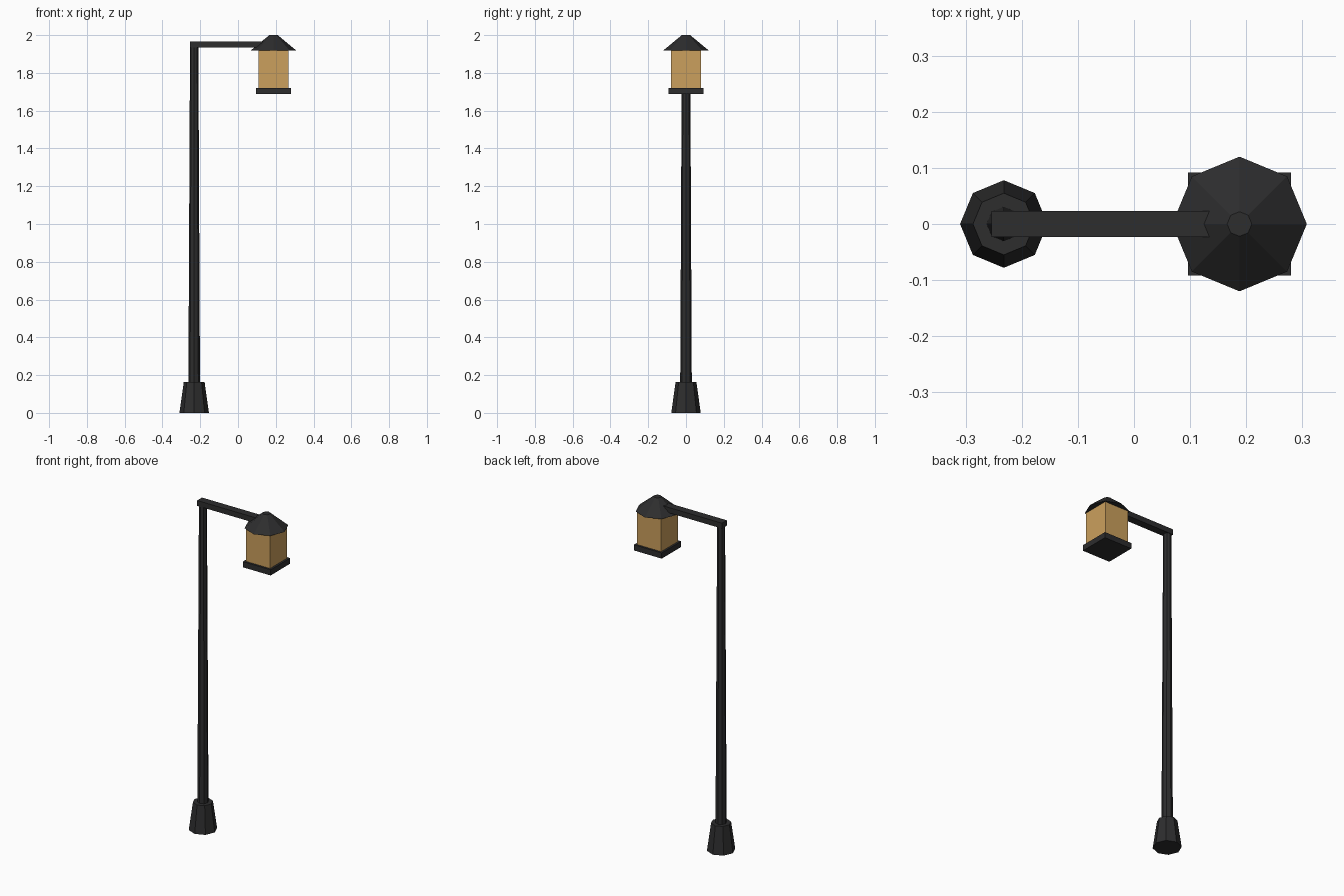
import bpy
from math import pi

cube = bpy.data.objects.get("Cube")
if cube:
    bpy.data.objects.remove(cube, do_unlink=True)


def material(name, color):
    mat = bpy.data.materials.new(name)
    mat.use_nodes = True
    mat.diffuse_color = color
    mat.node_tree.nodes["Principled BSDF"].inputs["Base Color"].default_value = color
    return mat


IRON = material("dark iron", (0.026, 0.026, 0.027, 1))
GLASS = material("amber glass", (0.6, 0.35, 0.11, 1))

POLE_X, LAMP_X = -0.232, 0.188


def finish(name, mat):
    obj = bpy.context.object
    obj.name = obj.data.name = name
    obj.data.materials.append(mat)
    return obj


def octagon(name, x, r_bottom, r_top, z0, z1, mat=IRON):
    """Flat-shaded eight-sided tapered column with corners on the axes."""
    bpy.ops.mesh.primitive_cone_add(vertices=8, radius1=r_bottom, radius2=r_top,
                                    depth=z1 - z0, location=(x, 0, (z0 + z1) / 2))
    return finish(name, mat)


def box(name, x0, x1, half_y, z0, z1, mat=IRON):
    bpy.ops.mesh.primitive_cube_add(size=1, location=((x0 + x1) / 2, 0, (z0 + z1) / 2))
    bpy.context.object.scale = (x1 - x0, 2 * half_y, z1 - z0)
    bpy.ops.object.transform_apply(location=False, rotation=False, scale=True)
    return finish(name, mat)


# Post
octagon("base", POLE_X, 0.078, 0.055, 0, 0.164)
octagon("pole", POLE_X, 0.031, 0.022, 0.1, 1.95)

# Arm reaching into the lantern roof
box("arm", -0.254, LAMP_X, 0.023, 1.934, 1.966)

# Lantern
box("lantern_floor", LAMP_X - 0.092, LAMP_X + 0.092, 0.092, 1.687, 1.721)
box("lantern_glass", LAMP_X - 0.08, LAMP_X + 0.08, 0.08, 1.721, 1.921, GLASS)
octagon("lantern_roof", LAMP_X, 0.12, 0.022, 1.919, 2.0)
